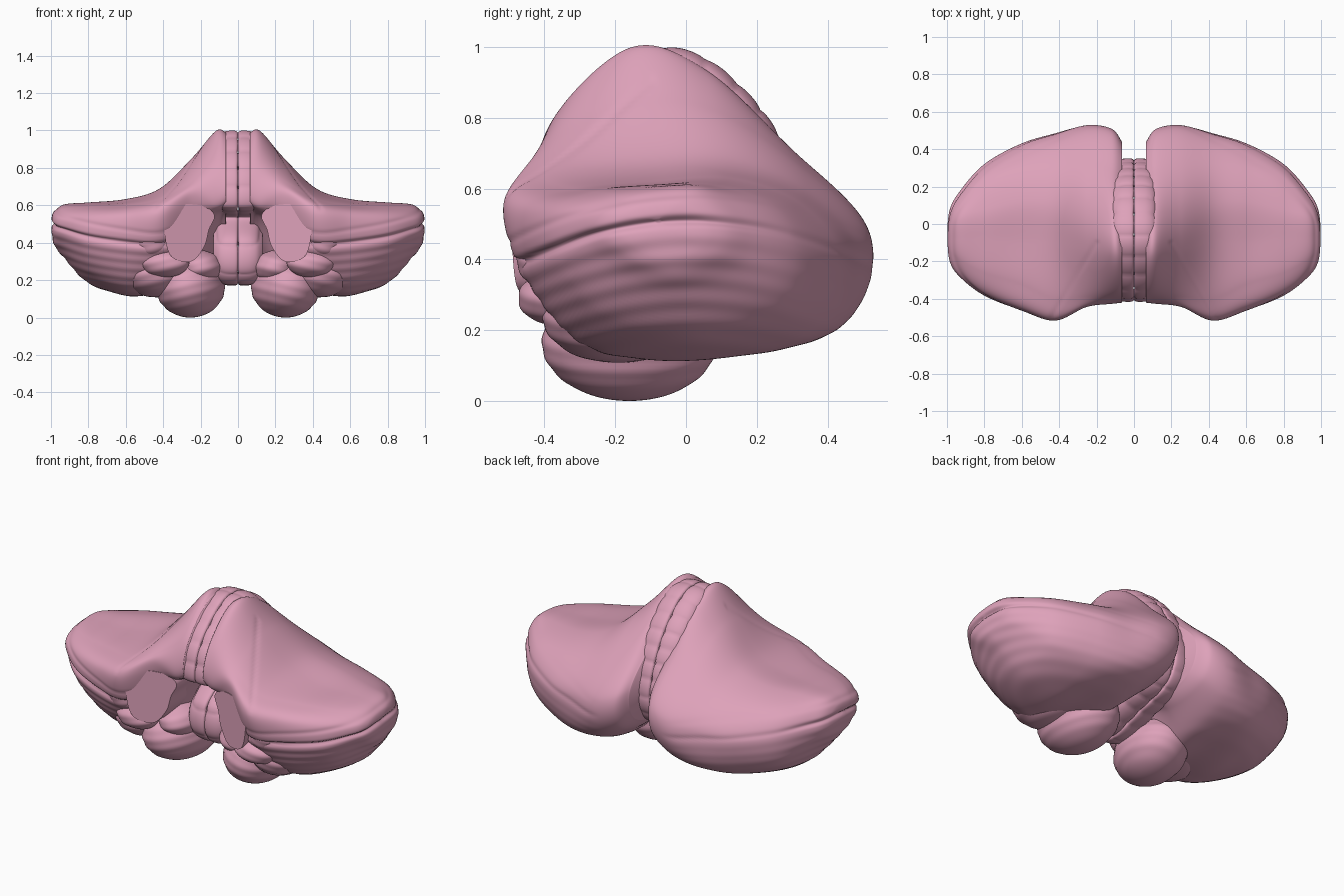
import bpy, bmesh, math
from mathutils import Vector

if "Cube" in bpy.data.objects:
    bpy.data.objects.remove(bpy.data.objects["Cube"])

mat = bpy.data.materials.new("pink_tissue")
mat.diffuse_color = (0.73, 0.36, 0.49, 1)
mat.use_nodes = True
mat.node_tree.nodes["Principled BSDF"].inputs["Base Color"].default_value = mat.diffuse_color


def spline(pts, n, closed):
    """n samples of a Catmull-Rom curve through pts"""
    k, out = len(pts), []
    for i in range(n):
        u = i * k / n if closed else i * (k - 1) / (n - 1)
        j = int(u) if closed else min(int(u), k - 2)
        t = u - j
        a, b, c, d = [pts[(j + o) % k] if closed else pts[max(0, min(k - 1, j + o))]
                      for o in (-1, 0, 1, 2)]
        out.append(0.5 * (2 * b + (c - a) * t + (2 * a - 5 * b + 4 * c - d) * t * t
                          + (3 * b - a - 3 * c + d) * t ** 3))
    return out


def finish(bm, name, relief=None, angle=None):
    """Relief along the normals, smooth shading, mirrored to the other side"""
    bmesh.ops.recalc_face_normals(bm, faces=bm.faces)
    bm.normal_update()
    if relief:
        moves = [(v, v.normal * relief(*v.co)) for v in bm.verts]
        for v, m in moves:
            v.co += m
    for f in bm.faces:
        f.smooth = True
    me = bpy.data.meshes.new(name)
    bm.to_mesh(me)
    bm.free()
    me.materials.append(mat)
    ob = bpy.data.objects.new(name, me)
    bpy.context.collection.objects.link(ob)
    if angle:
        bpy.ops.object.select_all(action='DESELECT')
        ob.select_set(True)
        bpy.context.view_layer.objects.active = ob
        bpy.ops.object.shade_smooth_by_angle(angle=angle)
    ob.modifiers.new("Mirror", 'MIRROR')
    return ob


def loft(sections, n_len, n_round, cap_start):
    """Smooth skin over closed sections"""
    rounds = [spline(s, n_round, True) for s in sections]
    columns = [spline([r[i] for r in rounds], n_len, False) for i in range(n_round)]
    bm = bmesh.new()
    grid = [[bm.verts.new(p) for p in col] for col in columns]
    for i in range(n_round):
        a, b = grid[i], grid[(i + 1) % n_round]
        for j in range(n_len - 1):
            bm.faces.new((a[j], a[j + 1], b[j + 1], b[j]))
    bm.faces.new([c[-1] for c in grid])
    if cap_start:
        bm.faces.new([c[0] for c in grid])
    return bm


# Hemisphere: (y, z) sections from the midline outwards
xs = [0.12, 0.25, 0.42, 0.60, 0.80, 0.93]
profiles = [
    [(-.42, .60), (-.37, .80), (-.15, .99), (.06, .93), (.29, .72),
     (.50, .50), (.44, .30), (.15, .25), (-.10, .40), (-.25, .53)],
    [(-.44, .62), (-.385, .73), (-.14, .84), (.08, .82), (.33, .66),
     (.52, .46), (.46, .24), (.15, .14), (-.20, .16), (-.33, .34)],
    [(-.515, .56), (-.40, .635), (-.10, .68), (.12, .68), (.34, .59),
     (.48, .43), (.42, .20), (.10, .13), (-.26, .16), (-.45, .35)],
    [(-.455, .54), (-.32, .60), (-.10, .62), (.12, .63), (.32, .56),
     (.43, .41), (.35, .20), (.05, .12), (-.27, .155), (-.43, .35)],
    [(-.37, .53), (-.26, .59), (-.08, .61), (.08, .61), (.25, .55),
     (.32, .42), (.26, .26), (.02, .185), (-.23, .24), (-.365, .39)],
    [(-.275, .53), (-.19, .58), (-.08, .60), (.04, .60), (.13, .55),
     (.175, .47), (.14, .38), (-.02, .32), (-.17, .36), (-.27, .45)],
]


def scaled(prof, x, cy, cz, s):
    return [Vector((x, cy + (y - cy) * s, cz + (z - cz) * s)) for y, z in prof]


sections = [scaled(profiles[0], 0.065, -0.35, 0.9, 0.92)]
sections += [scaled(p, x, 0, 0, 1) for x, p in zip(xs, profiles)]
sections += [scaled(profiles[-1], 0.985, -0.08, 0.51, 0.6),
             scaled(profiles[-1], 1.0, -0.08, 0.51, 0.04)]


def hemisphere_relief(x, y, z):
    m = max(0, min(1, (x - 0.2) / 0.1))
    if y > 0:
        m *= max(0.25, 1 - y / 0.4)
    zf = 0.51 - 0.5 * (y - 0.02) ** 2
    # horizontal fissure and a shallower one above it
    g = -0.018 * math.exp(-((z - zf) / 0.013) ** 2) * m
    g -= 0.004 * math.exp(-((z - zf - 0.075) / 0.012) ** 2) * m
    # faint folia of the lower lobe
    if z < zf:
        g += 0.0016 * math.sin((z - zf) * 105) * m
    # oblique fissure on the upper face
    if z > 0.56:
        a, b, p = Vector((.2, -.1)), Vector((.44, -.5)), Vector((x, y))
        t = max(0, min(1, (p - a).dot(b - a) / (b - a).length_squared))
        g -= 0.004 * math.exp(-((p - a - (b - a) * t).length / 0.01) ** 2)
    return g


finish(loft(sections, 120, 220, True), "hemisphere", hemisphere_relief)

# Vermis: C-shaped midline band wrapped round the ventricle, grooved at x = 0
band = [Vector(p) for p in [
    (-.41, .60), (-.36, .80), (-.15, .98), (.03, .98), (.20, .84), (.31, .65),
    (.35, .45), (.27, .30), (.05, .23), (-.18, .17), (-.31, .24), (-.30, .41),
    (-.16, .53), (-.28, .56)]]


def inset(d, x):
    out = []
    for i, p in enumerate(band):
        t = (band[(i + 1) % len(band)] - band[i - 1]).normalized()
        out.append(Vector((x, p.x + t.y * d, p.y - t.x * d)))
    return out


vermis = [inset(d, x) for x, d in
          [(0, .014), (.01, .002), (.04, 0), (.075, .006), (.105, .022), (.13, .055)]]


def vermis_relief(x, y, z):
    a = math.atan2(z - 0.58, y)
    return 0.007 * (abs(math.sin(a * 11)) ** 0.5 - 0.7)


finish(loft(vermis, 26, 260, False), "vermis", vermis_relief)


def lobe(name, centre, radii, turn):
    """Rounded lobe with shallow folia"""
    bm = bmesh.new()
    bmesh.ops.create_uvsphere(bm, u_segments=64, v_segments=48, radius=1)
    c, s = math.cos(turn), math.sin(turn)
    for v in bm.verts:
        x, y, z = [a * r for a, r in zip(v.co, radii)]
        v.co = Vector(centre) + Vector((x * c - y * s, x * s + y * c, z))
    finish(bm, name, lambda x, y, z: 0.0015 * (math.sin((z + 0.25 * x) * 110) - 1)
           * min(1, z / 0.08))


lobe("tonsil", (.255, -.16, .165), (.185, .25, .165), .15)
lobe("tonsil_stalk", (.20, -.22, .27), (.12, .17, .09), 0)
lobe("outer_lower_lobule", (.43, -.19, .24), (.18, .22, .135), .25)
lobe("flocculus", (.39, -.38, .29), (.13, .095, .075), .1)
lobe("flocculus_tip", (.46, -.40, .40), (.09, .08, .08), 0)

# Peduncle: stump with a flat cut face turned towards the midline
outline = [Vector((x, z, 0)) for x, z in [
    (.125, .545), (.18, .595), (.29, .605), (.375, .575), (.395, .48),
    (.36, .33), (.25, .30), (.18, .38), (.155, .47)]]
bm = bmesh.new()
rim = spline(outline, 64, True)
front = [bm.verts.new((p.x, -0.41 - 0.35 * (p.x - 0.16), p.y)) for p in rim]
back = [bm.verts.new((p.x, -0.08, p.y)) for p in rim]
for i in range(64):
    j = (i + 1) % 64
    bm.faces.new((front[i], front[j], back[j], back[i]))
bm.faces.new(front)
bm.faces.new(back)
finish(bm, "peduncle", angle=math.radians(40))
